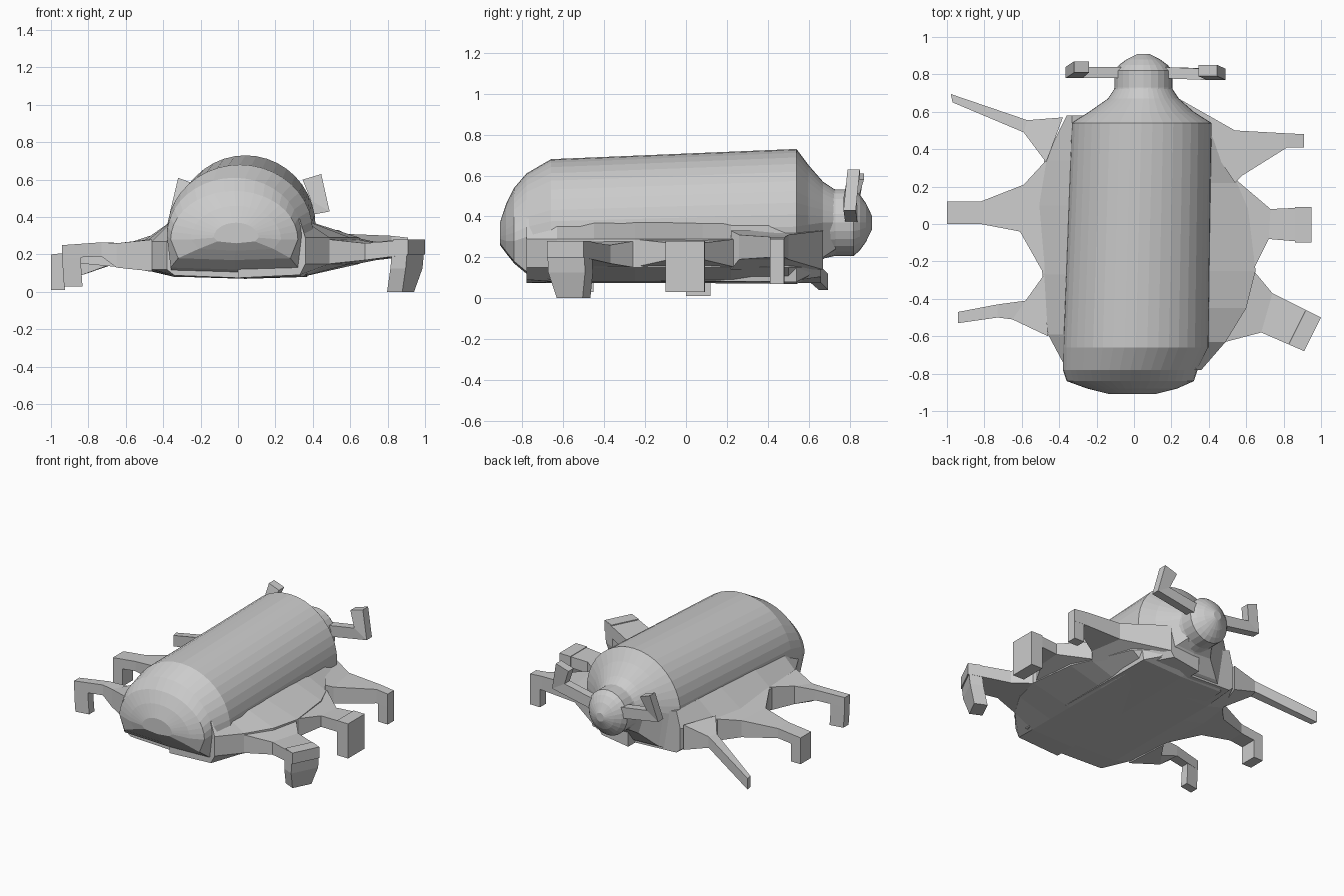
import bpy, bmesh, math
from mathutils import Vector


def loft(bm, rings):
    """Skin a list of equal-length point rings and cap both ends."""
    vs = [[bm.verts.new(p) for p in r] for r in rings]
    n = len(rings[0])
    for a, b in zip(vs, vs[1:]):
        for i in range(n):
            j = (i + 1) % n
            bm.faces.new((a[i], a[j], b[j], b[i]))
    bm.faces.new(vs[0])
    bm.faces.new(vs[-1][::-1])


def make(name, *lofts):
    bm = bmesh.new()
    for rings in lofts:
        loft(bm, rings)
    bmesh.ops.recalc_face_normals(bm, faces=bm.faces)
    me = bpy.data.meshes.new(name)
    bm.to_mesh(me)
    bm.free()
    ob = bpy.data.objects.new(name, me)
    bpy.context.collection.objects.link(ob)
    return ob


def shell_ring(y, cx, w, top, waist, wb, bot, n=20):
    """Half-ellipse dome over a straight-sided lower hull."""
    pts = [(cx + w * math.cos(math.pi * i / n), y,
            waist + (top - waist) * math.sin(math.pi * i / n)) for i in range(n + 1)]
    return pts + [(cx - wb, y, bot), (cx, y, bot - 0.01), (cx + wb, y, bot)]


# Body shell, front (-y) to neck
make("body_shell", [shell_ring(*r) for r in [
    (-0.91, -0.01, 0.12, 0.37, 0.29, 0.10, 0.27),
    (-0.88, -0.01, 0.24, 0.46, 0.28, 0.20, 0.23),
    (-0.84, -0.02, 0.34, 0.54, 0.28, 0.30, 0.18),
    (-0.78, -0.02, 0.36, 0.61, 0.30, 0.34, 0.13),
    (-0.66, 0.01, 0.39, 0.68, 0.32, 0.36, 0.09),
    (0.54, 0.04, 0.375, 0.73, 0.35, 0.33, 0.08),
    (0.60, 0.04, 0.28, 0.65, 0.36, 0.24, 0.11),
    (0.67, 0.05, 0.19, 0.57, 0.37, 0.14, 0.20),
    (0.73, 0.05, 0.15, 0.53, 0.37, 0.10, 0.24),
]])

# Rounded head
make("head", [[(0.05 + r * math.cos(t), y, 0.37 + 1.05 * r * math.sin(t))
               for t in (math.tau * i / 24 for i in range(24))]
              for y, r in [(0.66, 0.17), (0.73, 0.155), (0.82, 0.155),
                           (0.85, 0.13), (0.88, 0.09), (0.91, 0.03)]])


# Side skirts: outline points are (y, outer x)
def skirt(name, s, outline, top, bot):
    rings = []
    for y, x in outline:
        k = min(1, (abs(x) - 0.2) / 0.25)
        xi = min(0.34, abs(x) - 0.03)
        rings.append([(s * xi, y, 0.39), (x, y, top), (x, y, bot),
                      (s * xi, y, 0.08 + 0.03 * (1 - k)), (0, y, 0.075), (0, y, 0.3)])
    make(name, rings)


skirt("left_skirt", -1, [(0.58, -0.36), (0.34, -0.48), (0.1, -0.51), (-0.27, -0.49),
                         (-0.59, -0.46), (-0.74, -0.38)], 0.27, 0.12)
skirt("right_skirt", 1, [(0.66, 0.24), (0.5, 0.43), (0.22, 0.55), (0.08, 0.61), (-0.25, 0.65),
                         (-0.45, 0.6), (-0.63, 0.49), (-0.78, 0.36)], 0.29, 0.15)


# Legs: sections (xa, ya, xb, yb, top, bottom) from the skirt outwards, plus a foot
def leg(name, sections, foot=None):
    rings = [[(xa, ya, t), (xb, yb, t), (xb, yb, b), (xa, ya, b)]
             for xa, ya, xb, yb, t, b in sections]
    parts = [rings]
    if foot:
        thick, bottom, shift, pinch = foot
        xa, ya, xb, yb, t, _ = sections[-1]
        a, b = Vector((xa, ya)), Vector((xb, yb))
        pa, pb = Vector(sections[-2][:2]), Vector(sections[-2][2:4])
        d = ((pa + pb - a - b) / 2).normalized() * thick
        fr = []
        for z, off, k in ((t, 0, 0), (0.45 * t + 0.55 * bottom, shift * 0.3, 0),
                          (bottom, shift, pinch)):
            m, o = (a + b) / 2, d.normalized() * off
            p, q = a.lerp(m, k) + o, b.lerp(m, k) + o
            fr.append([(*v, z) for v in (p, q, q + d, p + d)])
        parts.append(fr)
    make(name, *parts)


leg("left_rear_leg", [(-0.38, 0.57, -0.47, 0.33, 0.30, 0.12),
                      (-0.57, 0.555, -0.59, 0.49, 0.26, 0.18),
                      (-0.98, 0.695, -0.97, 0.65, 0.12, 0.04)])
leg("left_middle_leg", [(-0.47, 0.34, -0.48, -0.27, 0.28, 0.12),
                        (-0.59, 0.21, -0.61, -0.04, 0.25, 0.13),
                        (-0.82, 0.12, -0.82, 0.0, 0.22, 0.15),
                        (-1.0, 0.12, -1.0, 0.0, 0.20, 0.13)], (0.075, 0.01, 0, 0))
leg("left_front_leg", [(-0.48, -0.27, -0.46, -0.60, 0.28, 0.11),
                       (-0.58, -0.41, -0.65, -0.51, 0.26, 0.13),
                       (-0.73, -0.43, -0.73, -0.50, 0.265, 0.19),
                       (-0.94, -0.47, -0.94, -0.53, 0.25, 0.18)], (0.1, 0.03, 0.01, 0))
leg("right_rear_leg", [(0.24, 0.67, 0.54, 0.22, 0.33, 0.14),
                       (0.54, 0.50, 0.58, 0.26, 0.31, 0.19),
                       (0.81, 0.485, 0.82, 0.41, 0.30, 0.20),
                       (0.91, 0.48, 0.91, 0.41, 0.29, 0.20)], (0.08, 0.07, 0, 0))
leg("right_middle_leg", [(0.53, 0.25, 0.63, -0.26, 0.29, 0.15),
                         (0.73, 0.08, 0.72, -0.08, 0.27, 0.19),
                         (0.95, 0.09, 0.95, -0.10, 0.28, 0.20)], (0.09, 0.03, 0, 0))
leg("right_front_leg", [(0.64, -0.25, 0.49, -0.63, 0.28, 0.15),
                        (0.74, -0.37, 0.68, -0.58, 0.26, 0.17),
                        (1.0, -0.50, 0.91, -0.68, 0.28, 0.20)], (0.09, 0.0, 0.05, 0.3))


# Bent feelers: path of (x, y, z, half width in x-z plane), swept with a box section
def feeler(name, path, depth):
    rings = []
    for i, (x, y, z, nx, nz) in enumerate(path):
        rings.append([(x + nx, y - depth, z + nz), (x + nx, y + depth, z + nz),
                      (x - nx, y + depth, z - nz), (x - nx, y - depth, z - nz)])
    make(name, rings)


feeler("right_feeler", [(0.12, 0.81, 0.40, 0, 0.04), (0.44, 0.80, 0.46, -0.05, 0.03),
                        (0.395, 0.82, 0.615, -0.05, -0.015)], 0.03)
feeler("left_feeler", [(-0.02, 0.81, 0.40, 0, 0.04), (-0.32, 0.81, 0.45, 0.045, 0.03),
                       (-0.28, 0.84, 0.595, 0.04, -0.015)], 0.03)
